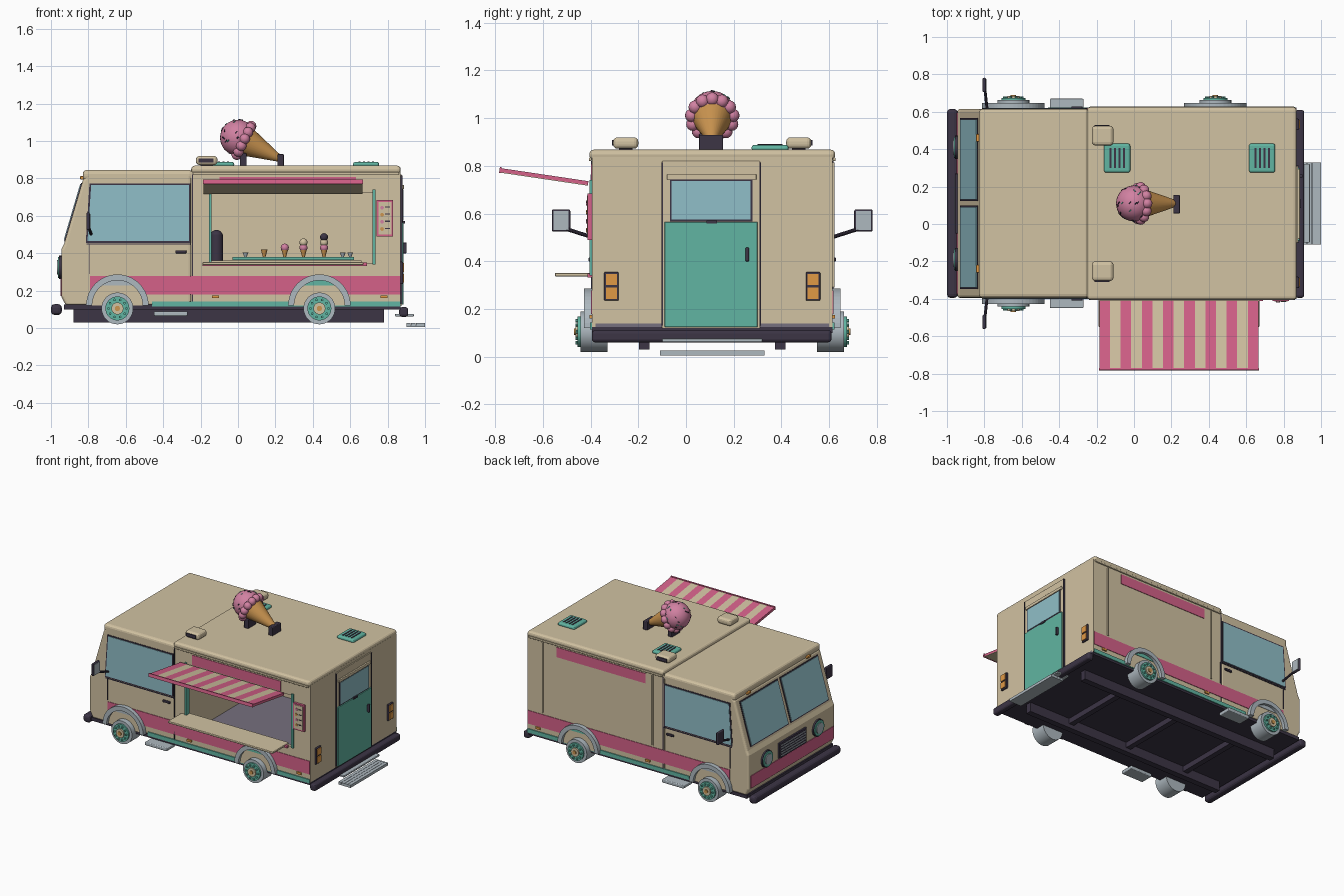
import bpy, bmesh, math, random
from mathutils import Vector

cube = bpy.data.objects.get("Cube")
if cube:
    bpy.data.objects.remove(cube, do_unlink=True)
random.seed(4)
MID = 0.11        # centre line of the truck body in y
HALF = 0.505      # half width of the body


def material(name, r, g, b):
    m = bpy.data.materials.new(name)
    m.use_nodes = True
    m.diffuse_color = (r, g, b, 1)
    m.node_tree.nodes["Principled BSDF"].inputs["Base Color"].default_value = (r, g, b, 1)
    return m


cream = material("cream paint", .64, .54, .36)
pink = material("pink paint", .66, .12, .25)
teal = material("teal paint", .12, .46, .36)
dark = material("dark rubber", .045, .035, .06)
glass = material("blue glass", .28, .52, .58)
metal = material("light metal", .42, .48, .52)
waffle = material("waffle", .60, .30, .08)
berry = material("berry ice cream", .64, .22, .36)
amber = material("amber lens", .75, .32, .06)
floor_grey = material("floor grey", .18, .16, .21)


def finish(name, bm, mat, bevel=0, smooth=False):
    bmesh.ops.recalc_face_normals(bm, faces=bm.faces)
    mesh = bpy.data.meshes.new(name)
    bm.to_mesh(mesh)
    bm.free()
    obj = bpy.data.objects.new(name, mesh)
    bpy.context.collection.objects.link(obj)
    mesh.materials.append(mat)
    if bevel:
        mod = obj.modifiers.new("rounded edges", "BEVEL")
        mod.width, mod.segments = bevel, 3
    if smooth:
        bpy.ops.object.select_all(action="DESELECT")
        obj.select_set(True)
        bpy.context.view_layer.objects.active = obj
        bpy.ops.object.shade_smooth_by_angle(angle=math.radians(35))
    return obj


def box(name, xs, ys, zs, mat, bevel=0):
    bm = bmesh.new()
    bmesh.ops.create_cube(bm, size=1)
    for v in bm.verts:
        v.co = [sum(r) / 2 + c * (r[1] - r[0]) for r, c in zip((xs, ys, zs), v.co)]
    return finish(name, bm, mat, bevel)


def side(s, d):
    return MID + s * d


def side_box(name, s, xs, out, zs, mat, bevel=0):
    """Box placed by its distance out from the body centre line."""
    return box(name, xs, sorted(side(s, d) for d in out), zs, mat, bevel)


def prism(name, points, ys, mat, bevel=0):
    bm = bmesh.new()
    face = bm.faces.new([bm.verts.new((x, ys[0], z)) for x, z in points])
    new = bmesh.ops.extrude_face_region(bm, geom=[face])["geom"]
    bmesh.ops.translate(bm, vec=(0, ys[1] - ys[0], 0), verts=[g for g in new if isinstance(g, bmesh.types.BMVert)])
    return finish(name, bm, mat, bevel)


def rod(name, a, b, r1, mat, r2=None, sides=24):
    """Cylinder or cone from point a to point b."""
    a, b = Vector(a), Vector(b)
    bm = bmesh.new()
    bmesh.ops.create_cone(bm, cap_ends=True, segments=sides, depth=(b - a).length,
                          radius1=r1, radius2=r1 if r2 is None else r2)
    turn = (b - a).to_track_quat("Z", "Y")
    for v in bm.verts:
        v.co = turn @ v.co + (a + b) / 2
    return finish(name, bm, mat, smooth=True)


def ball(name, centre, r, mat, cuts=16):
    bm = bmesh.new()
    bmesh.ops.create_uvsphere(bm, u_segments=cuts * 2, v_segments=cuts, radius=r)
    bmesh.ops.translate(bm, vec=centre, verts=bm.verts)
    return finish(name, bm, mat, smooth=True)


WIDTH = (side(-1, HALF), side(1, HALF))

# Cab: one extruded profile with a roof cap
prism("cab", [(-.92, .12), (-.945, .17), (-.945, .42), (-.93, .45), (-.83, .79),
              (-.80, .83), (-.25, .83), (-.25, .12)], WIDTH, cream, .015)
box("cab_roof", (-.83, -.24), WIDTH, (.79, .845), cream, .02)

# Serving body: separate walls around a hollow interior
REAR = (-.24, .87)
box("chassis_floor", (-.93, .87), WIDTH, (.1, .125), dark)
box("kitchen_floor", REAR, (-.38, .6), (.125, .14), floor_grey)
box("left_wall", REAR, (.59, WIDTH[1]), (.12, .84), cream)
box("rear_wall", (.84, .87), WIDTH, (.12, .84), cream)
box("cab_partition", (-.25, -.22), WIDTH, (.12, .85), cream)
SERVE = (WIDTH[0], -.37)
box("serving_wall_low", REAR, SERVE, (.12, .345), cream)
box("serving_wall_top", REAR, SERVE, (.725, .84), cream)
box("serving_wall_front", (-.24, -.155), SERVE, (.34, .73), cream)
box("serving_wall_rear", (.72, .87), SERVE, (.34, .73), cream)
box("body_roof", (-.25, .87), (-.405, .625), (.825, .868), cream, .018)

# Serving hatch: frame, counter, striped awning
for x in (-.155, .72):
    box("hatch_frame", (x, x + .014), (-.405, -.365), (.34, .74), teal)
box("counter", (-.19, .67), (-.55, -.36), (.337, .352), cream, .004)
box("counter_edge", (-.19, .69), (-.412, -.394), (.332, .35), pink)
COUNT = 15
step = .85 / COUNT
for i in range(COUNT):
    flap = box("awning_stripe", (0, step), (-.37, 0), (-.008, .008), cream if i % 2 else pink)
    flap.location = (i * step - .185, -.41, .728)
    flap.rotation_euler.x = -math.atan(.055 / .37)
rim = box("awning_rim", (-.187, .667), (-.376, -.366), (-.012, .012), pink)
rim.location, rim.rotation_euler = (0, -.41, .728), flap.rotation_euler
under = box("awning_lining", (-.185, .665), (-.368, 0), (-.011, -.008), cream)
under.location, under.rotation_euler = rim.location, rim.rotation_euler

# Menu board
box("menu_frame", (.74, .83), (-.412, -.394), (.49, .685), pink)
box("menu_panel", (.75, .82), (-.415, -.41), (.5, .675), cream)
for i in range(4):
    z = .53 + i * .038
    rod("menu_dot", (.77, -.419, z), (.77, -.41, z), .01, berry if i % 2 else waffle, sides=12)
    box("menu_line", (.787, .812), (-.418, -.412), (z, z + .006), dark)

# Treats on the back shelf
box("back_shelf", (-.15, .66), (.42, .59), (.345, .362), cream)
box("treat_tray", (-.03, .62), (.45, .56), (.365, .38), teal)
rod("drinks_machine", (-.115, .5, .362), (-.115, .5, .5), .035, dark)
ball("machine_top", (-.115, .5, .49), .035, dark, 8)
for i, x in enumerate((.14, .25, .35, .46)):
    rod("treat_cone", (x, .5, .38), (x, .5, .42), .007, waffle, .018, 12)
    for k in range(i):
        ball("treat_scoop", (x, .5, .43 + k * .028), .022, (berry, cream, dark)[k], 6)
for x in (.04, .56, .6):
    rod("glass_cup", (x, .5, .38), (x, .5, .405), .006, metal, .016, 12)

# Details on both flanks
for s in (-1, 1):
    skin = (HALF - .004, HALF + .004)
    side_box("pink_band", s, (-.79, .868), skin, (.18, .278), pink)
    side_box("teal_skirt", s, (-.46, .868), (HALF - .01, HALF + .007), (.115, .143), teal)
    side_box("sign_strip", s, (-.1, .63), skin, (.735, .808), pink)
    side_box("gutter", s, (-.24, .86), (HALF, HALF + .012), (.82, .835), cream, .004)
    for x in (-.245, -.795):
        side_box("door_seam", s, (x, x + .005), skin, (.29, .45), dark)
    side_box("body_seam", s, (-.247, -.241), skin, (.12, .82), dark)
    side_box("sill_seam", s, (-.81, -.25), skin, (.446, .452), dark)
    side_box("door_handle", s, (-.335, -.275), (HALF, HALF + .014), (.4, .416), dark, .004)
    for grow, out, mat, name in ((.009, .003, dark, "window_seal"), (0, .006, glass, "side_window")):
        prism(name, [(-.805 - grow, .465 - grow), (-.262 + grow, .465 - grow), (-.262 + grow, .765 + grow),
                     (-.785 - grow, .765 + grow)], (side(s, HALF - .004), side(s, HALF + out)), mat)
    side_box("cab_step", s, (-.45, -.27), (.46, .56), (.065, .09), metal, .006)
    for x in (-.12, .78):
        side_box("side_marker", s, (x - .018, x + .018), (HALF, HALF + .009), (.16, .175), amber)

    # Mirror on a bent arm
    rod("mirror_arm", (-.785, side(s, .5), .5), (-.797, side(s, .61), .535), .008, dark, sides=10)
    side_box("mirror_shell", s, (-.81, -.792), (.595, .672), (.525, .618), dark, .007)
    side_box("mirror_glass", s, (-.794, -.788), (.602, .665), (.532, .611), metal)

    # Wheels and flared arches
    for x, inner in ((-.645, cream), (.435, teal)):
        for name, d0, d1, r, mat in (("tyre", .44, .552, .085, metal), ("wheel_rim", .55, .564, .064, teal),
                                     ("wheel_hub", .56, .574, .032, cream), ("hub_cap", .57, .58, .014, waffle)):
            rod(name, (x, side(s, d0), .105), (x, side(s, d1), .105), r, mat, sides=32)
        for k in range(10):
            a = k * math.tau / 10
            p = (x + .048 * math.cos(a), .105 + .048 * math.sin(a))
            rod("wheel_bolt", (p[0], side(s, .56), p[1]), (p[0], side(s, .573), p[1]), .007, teal, sides=8)
        arc = [(math.cos(a), math.sin(a)) for a in [math.pi * k / 24 for k in range(25)]]
        outer = [(x + .167 * c, .12 + .167 * h) for c, h in arc]
        hole = [(x + .135 * c, .12 + .135 * h) for c, h in arc]
        prism("arch_flare", outer + hole[::-1], (side(s, HALF - .01), side(s, HALF + .032)), metal)
        prism("arch_lining", hole, (side(s, HALF - .01), side(s, HALF + .008)), cream)
        prism("arch_cap", hole[7:18], (side(s, HALF), side(s, HALF + .011)), metal if inner == cream else teal)

    # Windscreen pane, headlight and tail light of each half
    for name, grow, out, mat in (("screen_seal", .008, .004, dark), ("windscreen", 0, .008, glass)):
        pane = box(name, (-out, .004), sorted((s * (.02 - grow), s * (.45 + grow))), (-.155 - grow, .155 + grow), mat)
        pane.location = (-.88, MID, .62)
        pane.rotation_euler.y = math.atan(.10 / .34)
    for r, depth, mat, name in ((.062, .957, dark, "headlight_bezel"), (.056, .963, teal, "headlight_ring"),
                                (.038, .968, metal, "headlight_lens")):
        rod(name, (-.93, side(s, .3), .325), (-depth, side(s, .3), .325), r, mat)
    side_box("roof_marker", s, (-.845, -.82), (.33, .37), (.795, .812), amber, .004)
    side_box("tail_housing", s, (.86, .882), (.392, .453), (.235, .355), dark, .005)
    for z in (.243, .3):
        side_box("tail_lens", s, (.88, .888), (.4, .445), (z, z + .047), amber)
    box("frame_rail", (-.88, .78), (side(s, .285) - .022, side(s, .285) + .022), (.03, .1), dark)

    # Roof lamp housing
    side_box("roof_lamp", s, (-.225, -.11), (.31, .415), (.872, .92), cream, .018)
    side_box("lamp_base", s, (-.2, -.135), (.335, .39), (.86, .88), dark)
    side_box("lamp_front", s, (-.21, -.13), (.41, .42), (.885, .908), dark)

# Blank side panel mouldings
for x in (-.165, .74):
    box("panel_moulding", (x, x + .012), (.61, .622), (.29, .815), cream, .003)

# Nose: band, grille, bumpers, chassis cross members
box("nose_band", (-.949, -.94), (-.375, .595), (.172, .265), pink)
box("grille", (-.957, -.94), (-.05, .27), (.27, .385), dark, .004)
for i in range(5):
    z = .285 + i * .019
    box("grille_bar", (-.961, -.955), (-.035, .255), (z, z + .006), metal)
box("front_bumper", (-1, -.942), (-.395, .615), (.07, .128), dark, .02)
box("rear_bumper", (.862, .91), (-.395, .61), (.06, .112), dark, .015)
for x in (-.6, -.1, .4):
    box("cross_member", (x, x + .04), (-.17, .39), (.06, .1), dark)

# Rear door
box("door_surround", (.865, .877), (-.1, .31), (.12, .82), cream, .003)
for y in (-.102, .308):
    box("surround_seam", (.868, .88), (y, y + .006), (.13, .815), dark)
box("rear_door", (.87, .886), (-.09, .3), (.125, .565), teal, .003)
box("rear_window_seal", (.87, .882), (-.068, .278), (.567, .745), dark)
box("rear_window", (.878, .885), (-.06, .27), (.575, .737), glass)
box("window_header", (.87, .888), (-.08, .295), (.742, .765), cream, .004)
box("rear_handle", (.88, .902), (.249, .264), (.4, .458), dark, .004)
box("window_latch", (.88, .892), (.085, .13), (.558, .572), dark)

# Folding rear steps
box("upper_step", (.84, .94), (-.1, .32), (.062, .076), metal, .004)
for i in range(4):
    x = .9 + i * .0255
    box("step_slat", (x, x + .0235), (-.11, .33), (.01, .026), metal)
box("step_support", (.9, 1), (-.11, .33), (.006, .014), metal)

# Roof vents
for x in (-.16, .615):
    box("roof_vent", (x, x + .14), (.275, .43), (.862, .888), teal, .012)
    for k in range(4):
        a = x + .03 + k * .024
        box("vent_slot", (a, a + .01), (.3, .405), (.886, .891), dark)

# Giant ice cream lying on its stand
top, tip = Vector((0, MID, 1.018)), Vector((.235, MID, .9))
axis = (tip - top).normalized()
across = axis.cross(Vector((0, 1, 0)))
rod("giant_cone", top + axis * .02, tip, .088, waffle, .014, 32)
ball("giant_scoop", top, .096, berry)
for k in range(13):
    a = k * math.tau / 13
    ring = math.cos(a) * across + math.sin(a) * Vector((0, 1, 0))
    ball("scoop_drip", top + axis * .035 + ring * .087, .028, berry, 8)
for k in range(60):
    n = Vector([random.gauss(0, 1) for _ in range(3)]).normalized()
    if n.dot(axis) < .15:
        t = n.orthogonal().normalized() * .007
        p = top + n * .096
        rod("sprinkle", p - t, p + t, .0035, dark if k % 4 else teal, sides=6)
box("scoop_stand", (.01, .045), (.055, .15), (.865, .935), dark, .005)
box("tip_stand", (.21, .245), (.055, .155), (.865, .93), dark, .005)
